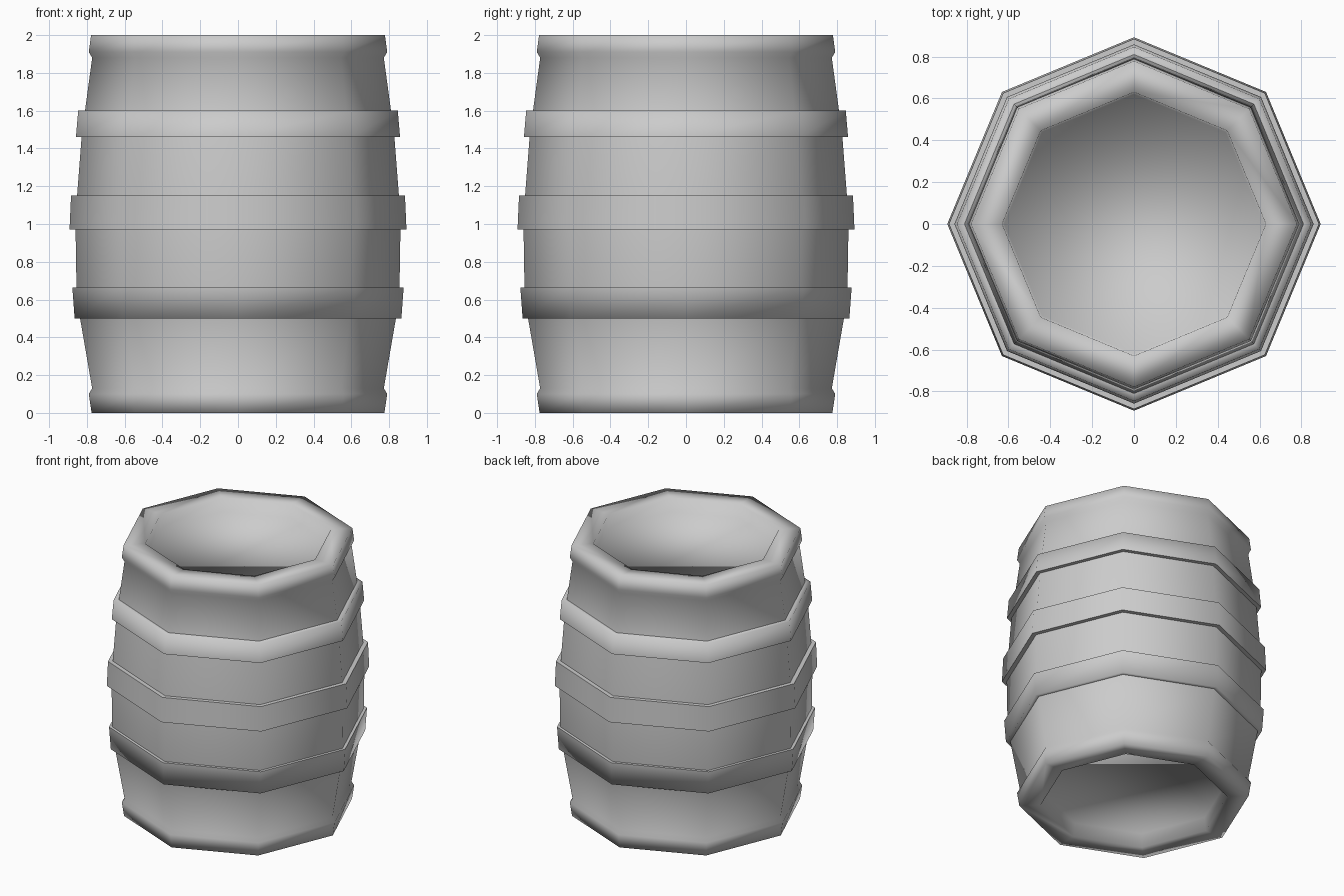
import bpy, bmesh, math

if "Cube" in bpy.data.objects:
    bpy.data.objects.remove(bpy.data.objects["Cube"])

SIDES = 8


def lathe(name, profile, cap=False):
    """Revolve (radius, z) points into an octagonal shell, optionally capping both ends."""
    bm = bmesh.new()
    rings = []
    for r, z in profile:
        rings.append([bm.verts.new((r * math.cos(2 * math.pi * i / SIDES),
                                    r * math.sin(2 * math.pi * i / SIDES), z))
                      for i in range(SIDES)])
    for a, b in zip(rings, rings[1:]):
        for i in range(SIDES):
            j = (i + 1) % SIDES
            bm.faces.new((a[i], a[j], b[j], b[i]))
    if cap:
        bm.faces.new(rings[0][::-1])
        bm.faces.new(rings[-1])
    mesh = bpy.data.meshes.new(name)
    bm.to_mesh(mesh)
    bm.free()
    obj = bpy.data.objects.new(name, mesh)
    bpy.context.collection.objects.link(obj)
    bpy.ops.object.select_all(action='DESELECT')
    obj.select_set(True)
    bpy.context.view_layer.objects.active = obj
    bpy.ops.object.shade_smooth_by_angle(angle=math.radians(87))
    return obj


# Barrel body with raised end lips and recessed bottom and lid
lathe("barrel_body", [
    (0.62, 0.10), (0.63, 0.0),
    (0.775, 0.0), (0.79, 0.10), (0.772, 0.13),
    (0.836, 0.50), (0.855, 0.66), (0.86, 0.97), (0.852, 1.15),
    (0.828, 1.46), (0.81, 1.60), (0.772, 1.88),
    (0.79, 1.91), (0.778, 2.0), (0.63, 2.0), (0.62, 1.90)], cap=True)

# Three hoops: bottom z, top z, bottom radius, top radius, body radii behind them
hoops = {
    "lower_hoop": (0.50, 0.665, 0.865, 0.877, 0.836, 0.855),
    "middle_hoop": (0.97, 1.15, 0.892, 0.884, 0.86, 0.852),
    "upper_hoop": (1.46, 1.60, 0.858, 0.846, 0.828, 0.81),
}
for name, (z0, z1, r0, r1, b0, b1) in hoops.items():
    lathe(name, [(b0 - 0.01, z0), (r0, z0), (r1, z1), (b1 - 0.01, z1)])
